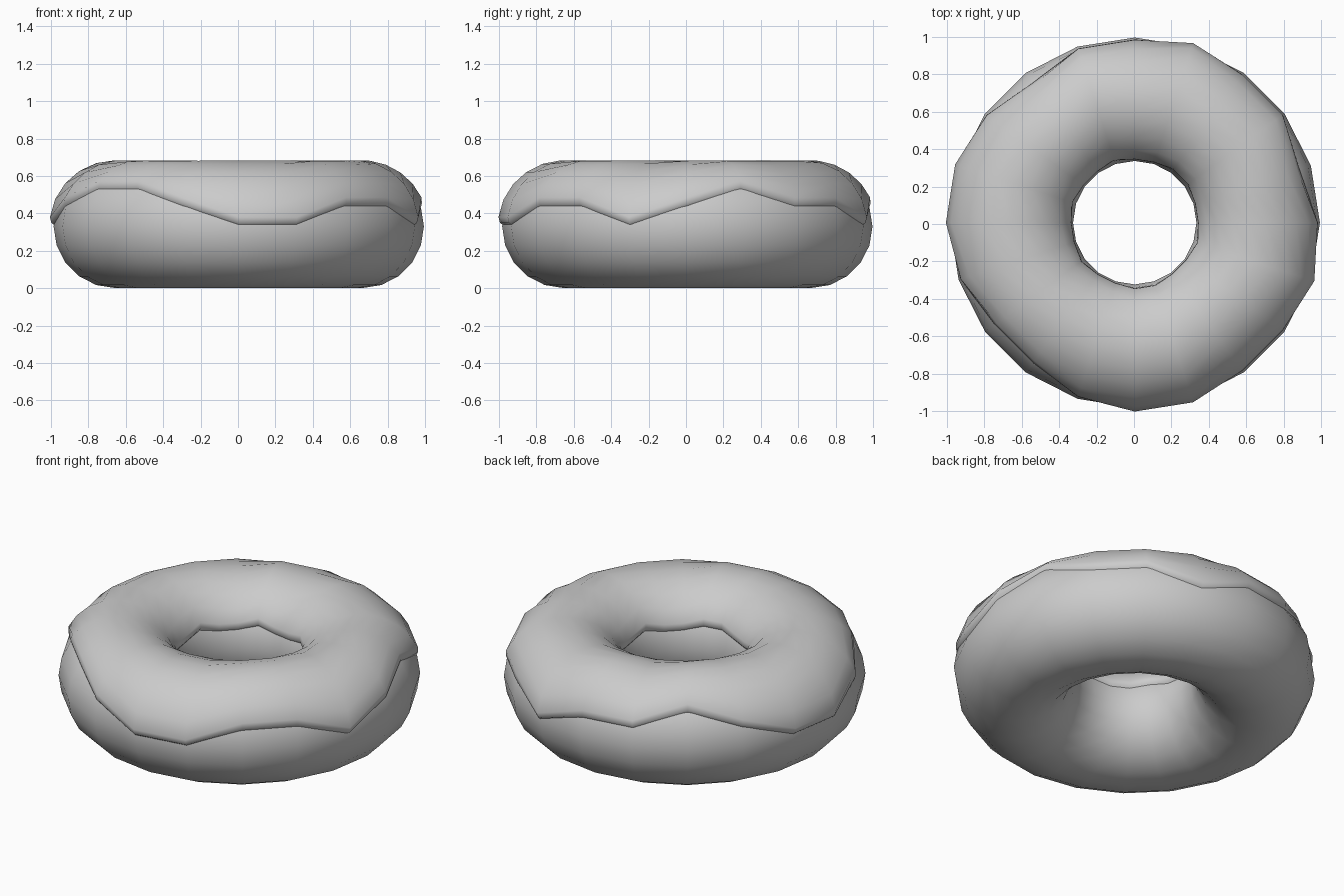
import bpy, bmesh
from math import sin, cos, radians

if "Cube" in bpy.data.objects:
    bpy.data.objects.remove(bpy.data.objects["Cube"])

MAJOR, MINOR, SEG = 0.66, 0.33, 20
CENTRE = (0.004, 0.007, 0.331)

def ring_point(col, minor_deg, r):
    a, b = radians(col * 360 / SEG), radians(minor_deg)
    d = MAJOR + r * cos(b)
    return (d * cos(a), d * sin(a), r * sin(b))

def build(name, columns, closed):
    """Skin a list of cross-section columns around the ring."""
    bm = bmesh.new()
    grid = [[bm.verts.new(p) for p in c] for c in columns]
    n = len(grid[0])
    for i in range(SEG):
        a, b = grid[i], grid[(i + 1) % SEG]
        for j in range(n if closed else n - 1):
            k = (j + 1) % n
            bm.faces.new((a[j], b[j], b[k], a[k])).smooth = True
    me = bpy.data.meshes.new(name)
    bm.to_mesh(me)
    bm.free()
    ob = bpy.data.objects.new(name, me)
    ob.location = CENTRE
    bpy.context.collection.objects.link(ob)
    return ob

# Dough ring
build("dough", [[ring_point(i, j * 18, MINOR) for j in range(20)]
                for i in range(SEG)], True)

# Icing: wavy outer edge, in steps of one dough segment above the equator
outer = [1, 2, 1, 1, 0, 1, 1, 2, 1, 0, 0, 1, 2, 2, 1, 0, 0, 1, 1, 0]
inner = [0, 0, 1, 1, 0, 0, 1, 0, 0, 1, 0, 0, 1, 0, 0, 1, 1, 0, 0, 1]
columns = []
for i in range(SEG):
    start, end = outer[i] * 18 + 1, 162 - inner[i] * 5
    # rounded lip rising from the dough, then the icing surface
    col = [ring_point(i, start, MINOR - 0.006), ring_point(i, start + 2, 0.342)]
    lo, hi = start + 7, end - 7
    col += [ring_point(i, lo + (hi - lo) * j / 9, 0.353) for j in range(10)]
    col += [ring_point(i, end - 2, 0.342), ring_point(i, end, MINOR - 0.006)]
    columns.append(col)
build("icing", columns, False)
